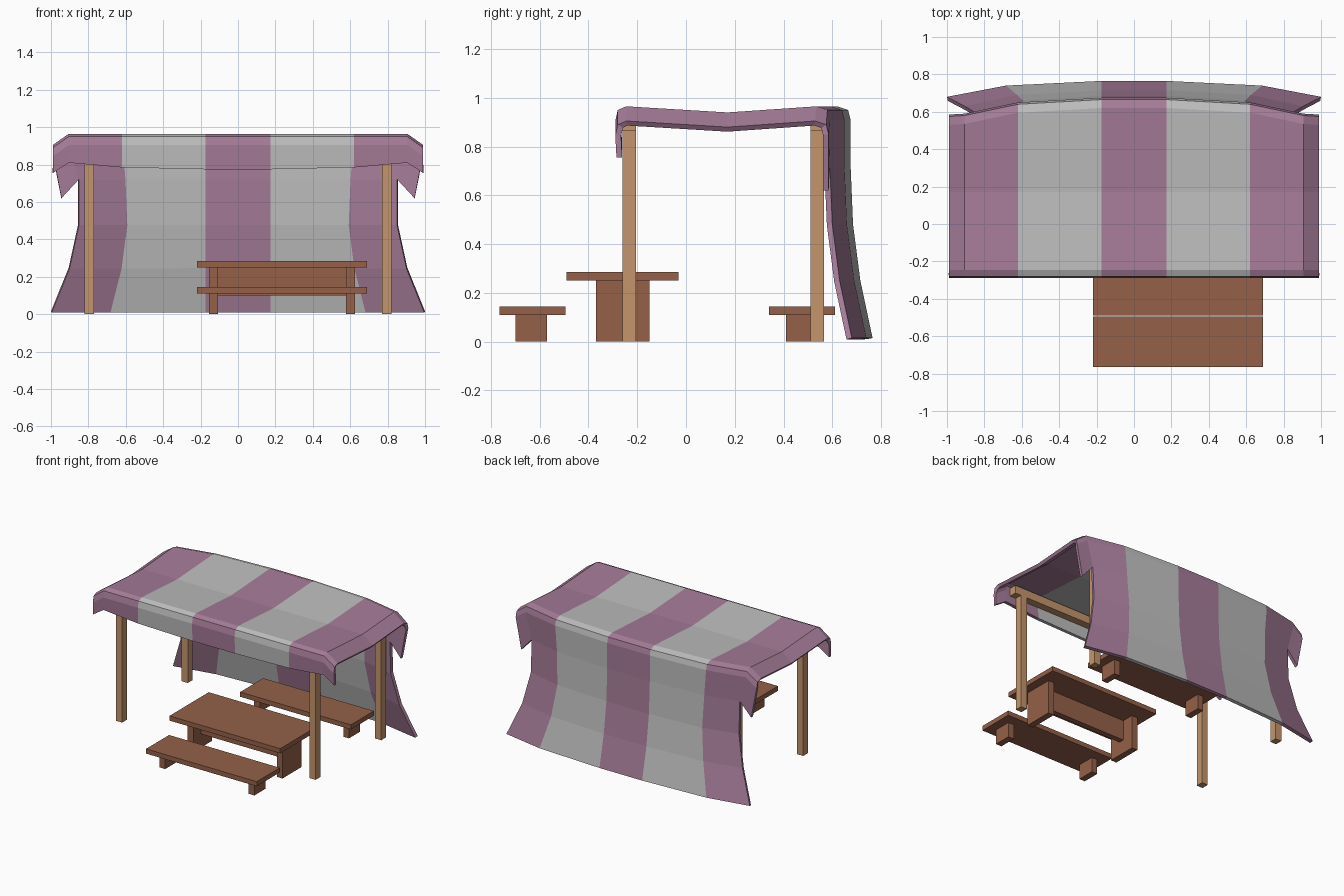
import bpy

cube = bpy.data.objects.get("Cube")
if cube:
    bpy.data.objects.remove(cube, do_unlink=True)


def material(name, srgb):
    color = [(c / 255) ** 2.2 for c in srgb] + [1]
    mat = bpy.data.materials.new(name)
    mat.use_nodes = True
    mat.diffuse_color = color
    bsdf = mat.node_tree.nodes["Principled BSDF"]
    bsdf.inputs["Base Color"].default_value = color
    bsdf.inputs["Roughness"].default_value = 0.8
    return mat


purple = material("purple cloth", (164, 123, 151))
grey = material("grey cloth", (188, 188, 188))
brown = material("brown wood", (147, 97, 75))
tan = material("tan wood", (195, 149, 108))


def add_mesh(name, verts, faces, mats):
    mesh = bpy.data.meshes.new(name)
    mesh.from_pydata(verts, [], faces)
    for mat in mats:
        mesh.materials.append(mat)
    obj = bpy.data.objects.new(name, mesh)
    bpy.context.collection.objects.link(obj)
    return obj


def box(name, x, y, z, mat):
    """Box from (low, high) ranges on each axis."""
    verts = [(a, b, c) for c in z for b in y for a in x]
    faces = [(0, 2, 3, 1), (4, 5, 7, 6), (0, 1, 5, 4),
             (2, 6, 7, 3), (0, 4, 6, 2), (1, 3, 7, 5)]
    return add_mesh(name, verts, faces, [mat])


# Awning cloth: each row is y, z, then the half-widths of the four columns
roof_x = (0.175, 0.62, 0.905, 0.99)
rows = [
    (-0.285, 0.775, roof_x),
    (-0.29, 0.905, roof_x),
    (-0.28, 0.95, roof_x),
    (-0.245, 0.965, roof_x),
    (0.17, 0.94, roof_x),
    (0.62, 0.965, roof_x),
    (0.665, 0.95, roof_x),
    (0.675, 0.91, roof_x),
    (0.675, 0.72, (0.175, 0.605, 0.855, 0.945)),
    (0.685, 0.48, (0.175, 0.595, 0.855)),
    (0.715, 0.25, (0.175, 0.625, 0.905)),
    (0.765, 0.015, (0.175, 0.685, 1.0)),
]
back_shift = (0, -0.025, -0.085, -0.09)   # rear edge bows outward
hem_lift = (0, 0.01, 0.035, -0.02)        # front hem curves up, corners hang

verts, index = [], {}
for r, (y, z, widths) in enumerate(rows):
    for c, x in enumerate(widths):
        vy = y + (back_shift[c] if r > 4 else 0)
        vz = z
        if r == 0:
            vz += hem_lift[c]
        elif c == 3:
            vz -= 0.1 if r == 8 else 0.06
        for side in (-1, 1):
            index[r, side * (c + 1)] = len(verts)
            verts.append((side * x, vy, vz))

faces, stripes = [], []
columns = [-4, -3, -2, -1, 1, 2, 3, 4]
for r in range(len(rows) - 1):
    for a, b in zip(columns, columns[1:]):
        keys = [(r, a), (r, b), (r + 1, b), (r + 1, a)]
        if all(k in index for k in keys):
            faces.append([index[k] for k in keys])
            # The middle and the outer columns are purple
            stripes.append(1 if {abs(a), abs(b)} == {1, 2} else 0)

awning = add_mesh("awning_cloth", verts, faces, [purple, grey])
for poly, stripe in zip(awning.data.polygons, stripes):
    poly.material_index = stripe
solid = awning.modifiers.new("thickness", 'SOLIDIFY')
solid.thickness = 0.023
solid.offset = -1
solid.use_even_offset = True

# Posts and the cross beams they carry
for place, y in (("front", (-0.26, -0.205)), ("back", (0.51, 0.565))):
    for side, x in (("right", (-0.82, -0.77)), ("left", (0.77, 0.82))):
        box(f"{place}_{side}_post", x, y, (0, 0.9), tan)
    box(f"{place}_beam", (-0.87, 0.87), y, (0.865, 0.925), tan)


# Table and benches: a plank on two end legs
def plank_on_legs(name, y, leg_y, top, thick):
    box(f"{name}_top", (-0.22, 0.69), y, (top - thick, top), brown)
    for side, x in (("right", (-0.155, -0.108)), ("left", (0.578, 0.625))):
        box(f"{name}_{side}_leg", x, leg_y, (0, top - thick), brown)


plank_on_legs("table", (-0.49, -0.03), (-0.37, -0.15), 0.285, 0.035)
plank_on_legs("front_bench", (-0.765, -0.495), (-0.70, -0.57), 0.145, 0.035)
plank_on_legs("back_bench", (0.34, 0.61), (0.41, 0.54), 0.145, 0.035)
box("table_stretcher", (-0.108, 0.578), (-0.28, -0.24), (0.10, 0.25), brown)
